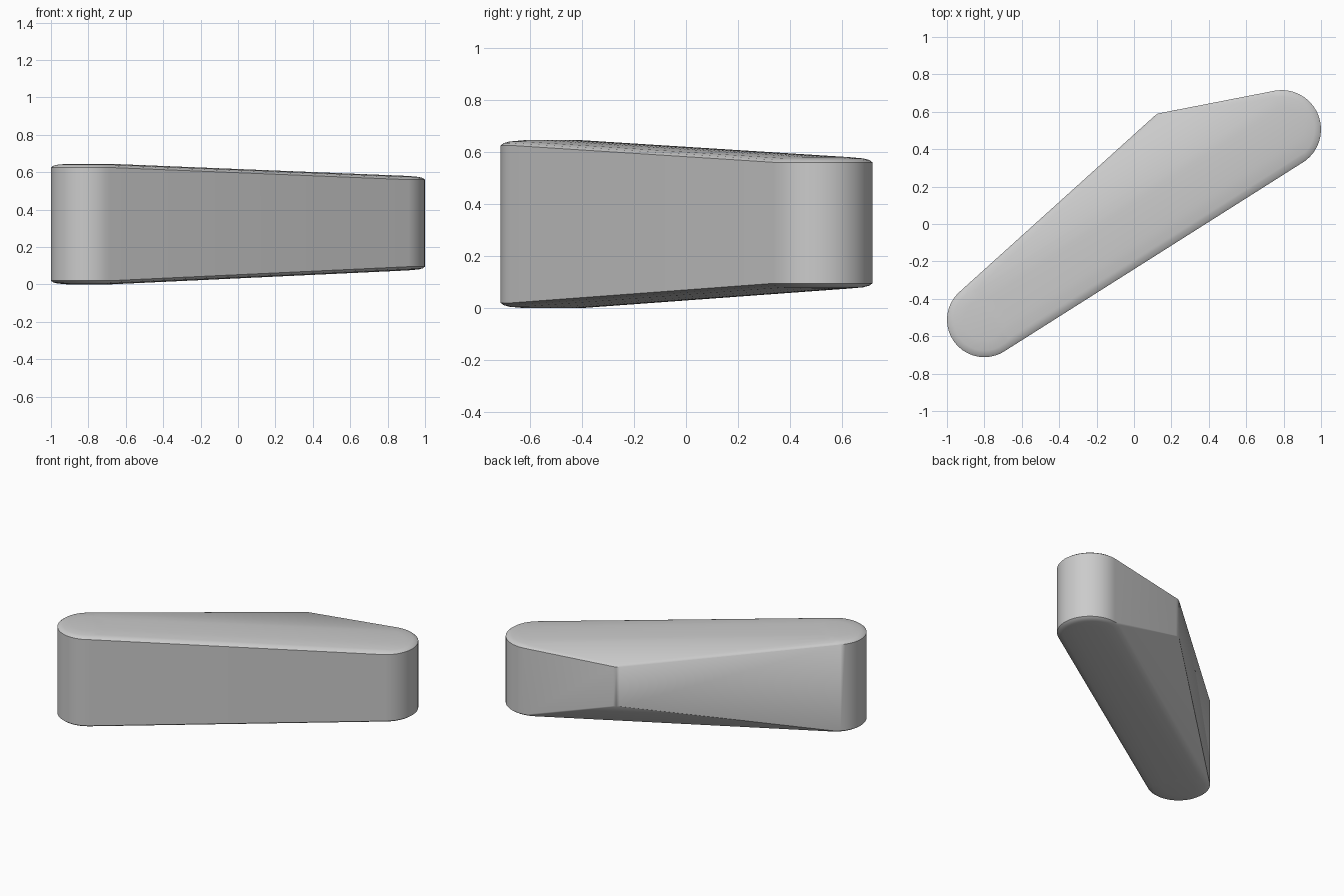
import bpy, bmesh, math

cube = bpy.data.objects.get("Cube")
if cube:
    bpy.data.objects.remove(cube, do_unlink=True)

grey = bpy.data.materials.new("plain grey")
grey.use_nodes = True
colour = (0.6, 0.6, 0.6, 1)
grey.diffuse_color = colour
grey.node_tree.nodes["Principled BSDF"].inputs["Base Color"].default_value = colour


def add_post(bm, x, y, bottom, top, radius, rims, sides):
    """Add the points of an upright post whose rims step inward by (inset, drop)."""
    for inset, drop in rims:
        r = radius - inset
        for z in (bottom + drop, top - drop):
            for i in range(sides):
                a = math.tau * i / sides
                bm.verts.new((x + r * math.cos(a), y + r * math.sin(a), z))


bm = bmesh.new()
# Tall rounded end, short rounded end, and the low corner on the back
end_rims = ((0, 0.02), (0.012, 0.011), (0.035, 0.005), (0.09, 0))
add_post(bm, -0.8, -0.512, 0, 0.645, 0.2, end_rims, 40)
add_post(bm, 0.79, 0.506, 0.075, 0.58, 0.21, end_rims, 40)
add_post(bm, 0.15, 0.54, 0.26, 0.56, 0.055, ((0, 0.012), (0.015, 0)), 16)

# Stretch one convex skin around all three
hull = bmesh.ops.convex_hull(bm, input=bm.verts)
inside = {g for g in hull["geom_interior"] + hull["geom_unused"]
          if isinstance(g, bmesh.types.BMVert)}
bmesh.ops.delete(bm, geom=list(inside), context="VERTS")
bmesh.ops.recalc_face_normals(bm, faces=bm.faces)

mesh = bpy.data.meshes.new("wedge_body")
bm.to_mesh(mesh)
bm.free()
mesh.materials.append(grey)
body = bpy.data.objects.new("wedge_body", mesh)
bpy.context.collection.objects.link(body)

# Soft skin with crisp rims
bpy.ops.object.select_all(action="DESELECT")
body.select_set(True)
bpy.context.view_layer.objects.active = body
bpy.ops.object.shade_smooth_by_angle(angle=math.radians(30))
